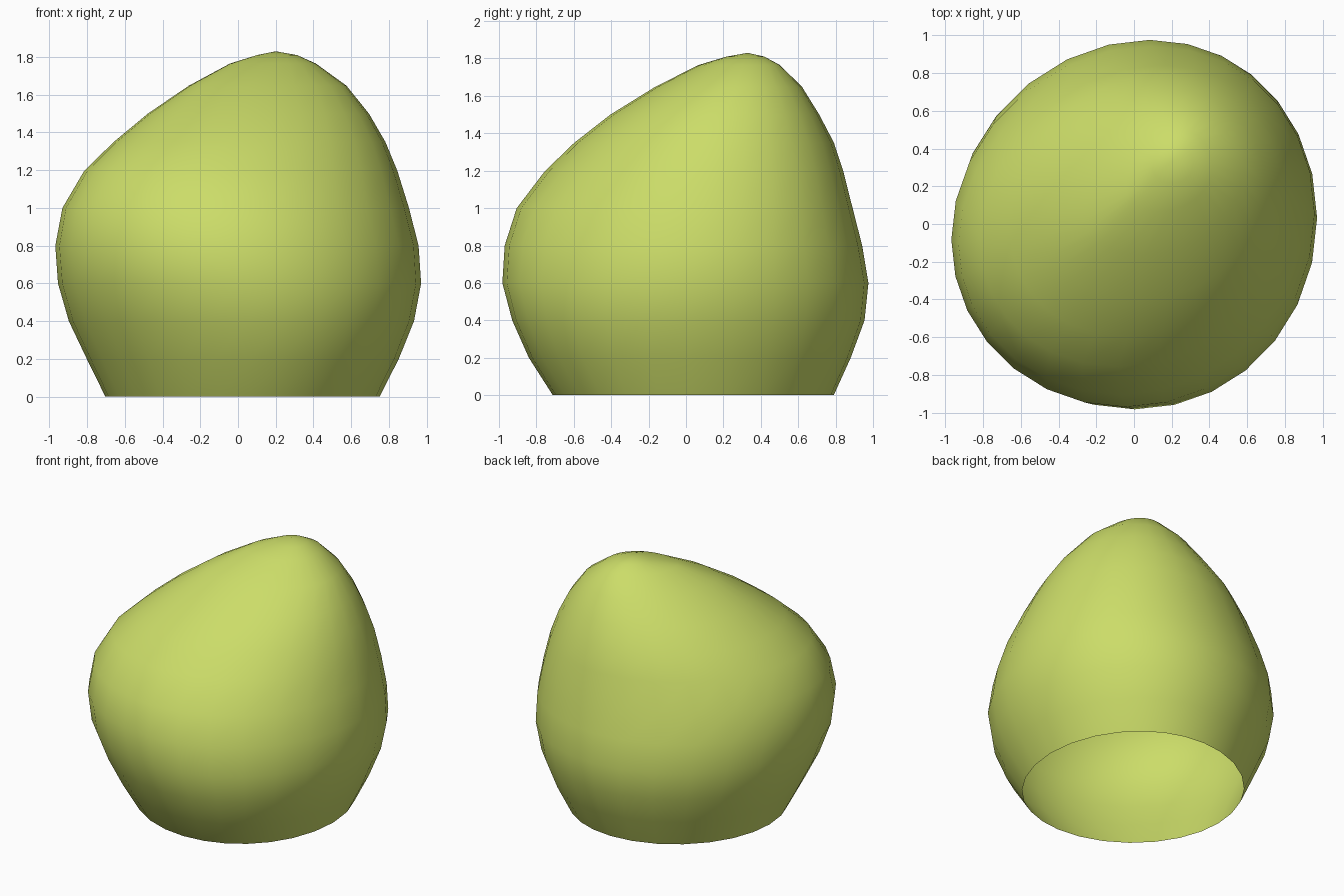
import bpy, bmesh, math

if "Cube" in bpy.data.objects:
    bpy.data.objects.remove(bpy.data.objects["Cube"])

# Boulder profile: height -> reach in 8 compass directions (0, 45, ... 315 degrees)
PROFILE = {
    0.00: (.73, .81, .78, .74, .70, .69, .70, .76),
    0.20: (.83, .92, .87, .83, .80, .81, .83, .89),
    0.40: (.925, .985, .96, .90, .91, .90, .93, .96),
    0.60: (.975, 1.01, .99, .92, .975, .97, .995, .98),
    0.80: (.965, .99, .955, .90, .99, .99, .985, .94),
    1.00: (.905, .96, .90, .84, .955, .95, .92, .88),
    1.20: (.84, .915, .845, .765, .82, .84, .75, .76),
    1.35: (.775, .865, .79, .69, .65, .67, .585, .66),
    1.50: (.685, .80, .71, .56, .47, .46, .39, .53),
    1.65: (.57, .70, .62, .42, .24, .23, .14, .34),
    1.77: (.40, .57, .50, .25, .03, -.06, -.09, .15),
    1.81: (.31, .48, .42, .17, -.10, -.26, -.22, .03),
}
SEGMENTS = 28
DAMP = {0: 1, 1: 1, 2: 1, 3: .5}


def outline(reach):
    """Smooth closed section whose reach in each direction matches the samples."""
    terms = []
    for k, d in DAMP.items():
        w = d * (1 if k == 0 else 2) / 8
        a = w * sum(r * math.cos(k * i * math.pi / 4) for i, r in enumerate(reach))
        b = w * sum(r * math.sin(k * i * math.pi / 4) for i, r in enumerate(reach))
        terms.append((k, a, b))
    points = []
    for s in range(SEGMENTS):
        t = 2 * math.pi * s / SEGMENTS
        h = sum(a * math.cos(k * t) + b * math.sin(k * t) for k, a, b in terms)
        g = sum(k * (b * math.cos(k * t) - a * math.sin(k * t)) for k, a, b in terms)
        points.append((h * math.cos(t) - g * math.sin(t),
                       h * math.sin(t) + g * math.cos(t)))
    return points


# Loft the sections into a shell, open underneath and closed at the peak
bm = bmesh.new()
rings = [[bm.verts.new((x, y, z)) for x, y in outline(r)] for z, r in PROFILE.items()]
for low, high in zip(rings, rings[1:]):
    for i in range(SEGMENTS):
        j = (i + 1) % SEGMENTS
        bm.faces.new((low[i], low[j], high[j], high[i]))
peak = bm.verts.new((.2, .33, 1.83))
for i in range(SEGMENTS):
    bm.faces.new((rings[-1][i], rings[-1][(i + 1) % SEGMENTS], peak))

# Relax slightly for a worn surface, keeping the base edge in place
inner = [v for ring in rings[1:-1] for v in ring]
bmesh.ops.smooth_vert(bm, verts=inner, factor=.25,
                      use_axis_x=True, use_axis_y=True, use_axis_z=True)
for f in bm.faces:
    f.smooth = True
mesh = bpy.data.meshes.new("boulder")
bm.to_mesh(mesh)
bm.free()
boulder = bpy.data.objects.new("boulder", mesh)
bpy.context.collection.objects.link(boulder)

# Moss green colour
moss = bpy.data.materials.new("moss_green")
moss.diffuse_color = (.60, .72, .14, 1)
moss.use_nodes = True
moss.node_tree.nodes["Principled BSDF"].inputs["Base Color"].default_value = moss.diffuse_color
mesh.materials.append(moss)
